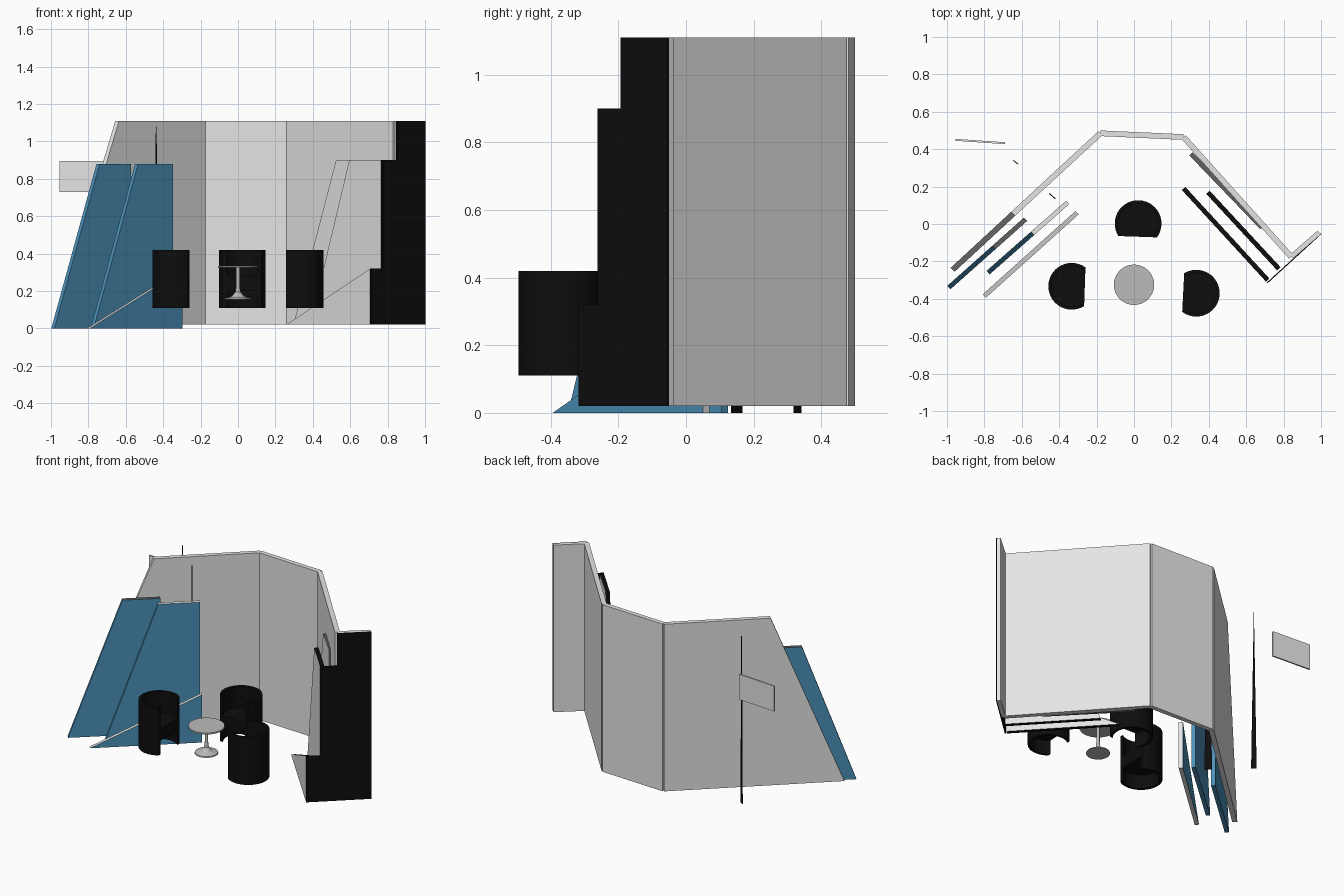
import bpy, bmesh, math
from mathutils import Vector

cube = bpy.data.objects.get("Cube")
if cube:
    bpy.data.objects.remove(cube, do_unlink=True)


def material(name, r, g, b):
    m = bpy.data.materials.new(name)
    m.use_nodes = True
    m.diffuse_color = (r, g, b, 1)
    m.node_tree.nodes["Principled BSDF"].inputs["Base Color"].default_value = (r, g, b, 1)
    return m


WHITE = material("wall_white", .78, .78, .78)
BLACK = material("black", .004, .004, .004)
BLUE = material("panel_blue", .07, .28, .48)
GREY = material("table_grey", .5, .5, .5)
DARK = material("dark_grey", .12, .12, .12)


def finish(name, bm, mats):
    bmesh.ops.recalc_face_normals(bm, faces=bm.faces[:])
    me = bpy.data.meshes.new(name)
    bm.to_mesh(me)
    bm.free()
    for m in mats:
        me.materials.append(m)
    ob = bpy.data.objects.new(name, me)
    bpy.context.collection.objects.link(ob)
    return ob


def smooth(ob):
    bpy.ops.object.select_all(action="DESELECT")
    ob.select_set(True)
    bpy.context.view_layer.objects.active = ob
    bpy.ops.object.shade_smooth_by_angle()


def extrude(bm, points, offset):
    face = bm.faces.new([bm.verts.new(p) for p in points])
    new = bmesh.ops.extrude_face_region(bm, geom=[face])["geom"]
    bmesh.ops.translate(bm, vec=offset, verts=[v for v in new if isinstance(v, bmesh.types.BMVert)])


def panel(name, a, b, outline, thick, side, edge=None, top=None):
    """Upright slab from plan point a to b; outline is (fraction along, height)."""
    a, b = Vector((*a, 0)), Vector((*b, 0))
    n = (b - a).normalized().cross(Vector((0, 0, 1)))
    bm = bmesh.new()
    extrude(bm, [a.lerp(b, t) + Vector((0, 0, z)) - n * thick / 2 for t, z in outline], n * thick)
    edge = edge or side
    ob = finish(name, bm, [side, edge, top or edge])
    for p in ob.data.polygons:
        if abs(p.normal.dot(n)) < .5:
            p.material_index = 2 if p.normal.z > .97 else 1
    return ob


def box(z0, z1):
    return [(0, z0), (1, z0), (1, z1), (0, z1)]


def slanted(z0, z1, t):
    return [(0, z0), (1, z0), (1, z1), (t, z1)]


# Back walls
L, M, R, C, E = (-.97, -.245), (-.18, .485), (.265, .465), (.84, -.175), (.99, -.045)
panel("left_wall", L, M, slanted(.02, 1.11, .41), .03, WHITE)
panel("back_wall", M, R, box(.02, 1.11), .03, WHITE)
panel("right_wall", R, C, box(.02, 1.11), .03, WHITE)
panel("wing_wall", C, E, box(.02, 1.11), .025, WHITE)

# Right display panels and their stepped black end sheet
panel("right_low_panel", (.265, .19), (.715, -.30), [(0, .02), (1, .02), (1, .32)], .025, WHITE, BLACK)
panel("right_mid_panel", (.395, .17), (.775, -.24), slanted(.02, .9, .55), .025, WHITE, BLACK)
panel("right_rear_panel", (.305, .375), (.685, -.02), slanted(.02, .9, .6), .025, WHITE, DARK)
panel("end_sheet", (.712, -.315), (1, -.052),
      [(0, .02), (1, .02), (1, 1.11), (.47, 1.11), (.47, .9), (.21, .9), (.21, .32), (0, .32)],
      .006, BLACK)

# Left blue panels
panel("left_rear_panel", (-.99, -.34), (-.58, .025), slanted(0, .88, .59), .025, BLUE, BLUE, DARK)
panel("left_mid_panel", (-.78, -.26), (-.355, .115), slanted(0, .88, .56), .025, BLUE, BLUE, WHITE)
panel("left_low_panel", (-.80, -.385), (-.305, .06), [(0, 0), (1, 0), (1, .31)], .025, BLUE, WHITE)

# Floating sign plate and thin posts
panel("sign_plate", (-.955, .45), (-.69, .432), box(.73, .895), .01, WHITE)
panel("rear_post", (-.645, .34), (-.62, .32), [(0, 0), (1, 0), (.5, 1.09)], .005, BLACK)
panel("front_post", (-.455, .165), (-.42, .135), [(0, 0), (1, 0), (.5, 1.08)], .005, BLACK)


# Tub chairs: open curved shell plus a D-shaped seat
def arc(r, cut, steps=28):
    a0 = math.asin(-cut / r)
    span = math.pi - 2 * a0
    return [Vector((r * math.cos(a0 + span * i / steps), r * math.sin(a0 + span * i / steps), 0))
            for i in range(steps + 1)]


def chair(name, x, y, angle):
    cut = .07
    outer, inner = arc(.125, cut), arc(.108, cut)
    for part, pts, z, h in (("shell", outer + inner[::-1], .11, .31), ("seat", inner, .2, .08)):
        bm = bmesh.new()
        extrude(bm, pts, Vector((0, 0, h)))
        ob = finish(f"{name}_{part}", bm, [BLACK])
        ob.location = (x, y, z)
        ob.rotation_euler.z = math.radians(angle)
        smooth(ob)


chair("back_chair", .022, .002, -2)
chair("left_chair", -.333, -.333, 88)
chair("right_chair", .333, -.37, -93)

# Pedestal table, turned from a profile
profile = [(0, .155), (.07, .155), (.068, .162), (.035, .172), (.014, .195), (.01, .23),
           (.01, .325), (.108, .325), (.108, .335), (0, .335)]
bm = bmesh.new()
verts = [bm.verts.new((r, 0, z)) for r, z in profile]
edges = [bm.edges.new(pair) for pair in zip(verts, verts[1:])]
bmesh.ops.spin(bm, geom=verts + edges, axis=(0, 0, 1), cent=(0, 0, 0), angle=math.tau, steps=36)
bmesh.ops.remove_doubles(bm, verts=bm.verts[:], dist=.0005)
table = finish("pedestal_table", bm, [GREY])
table.location = (0, -.325, 0)
smooth(table)
